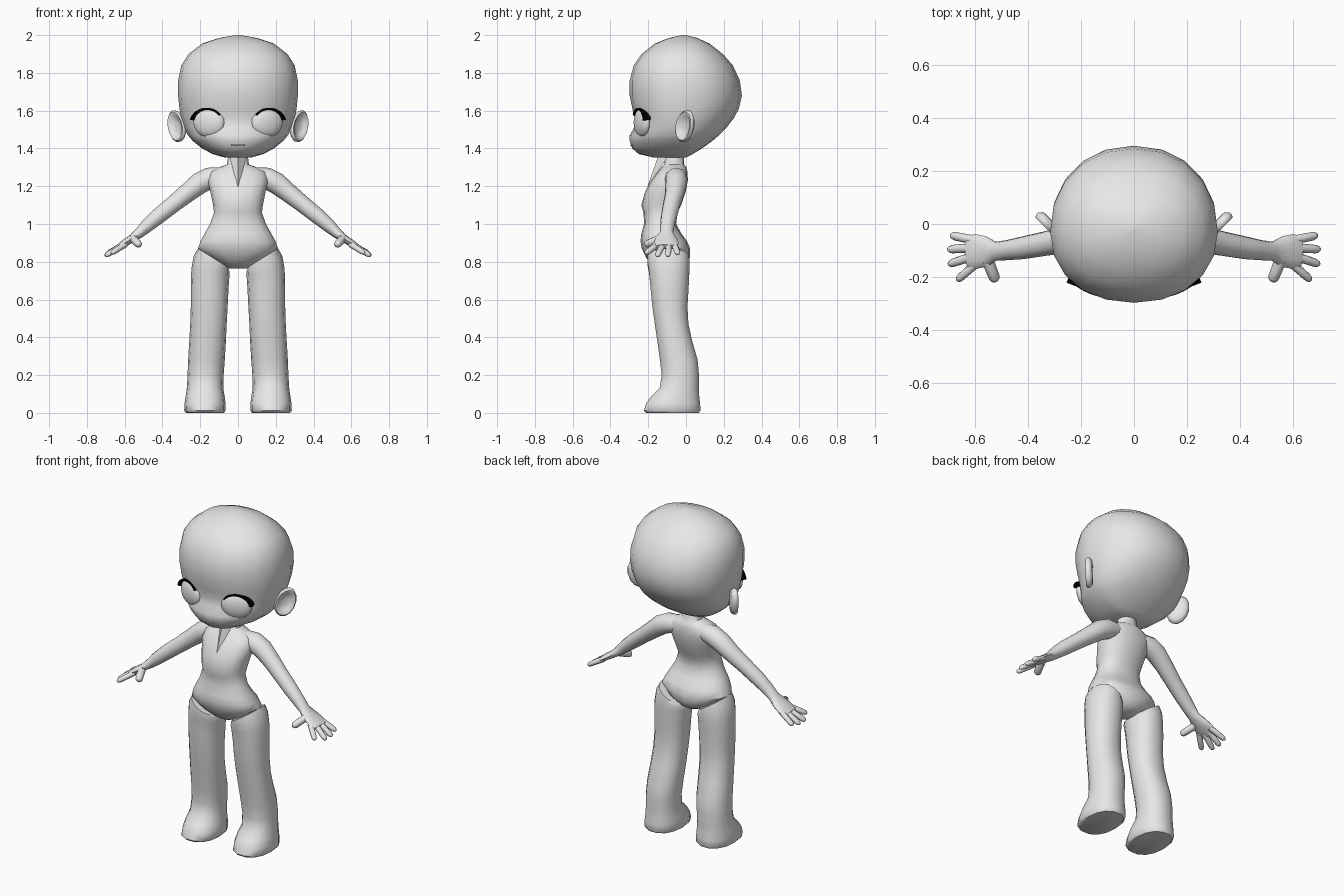
import bpy, bmesh, math
from mathutils import Vector, Matrix

if "Cube" in bpy.data.objects:
    bpy.data.objects.remove(bpy.data.objects["Cube"])


def material(name, rgb):
    m = bpy.data.materials.new(name)
    m.diffuse_color = (*rgb, 1)
    m.use_nodes = True
    m.node_tree.nodes["Principled BSDF"].inputs["Base Color"].default_value = m.diffuse_color
    return m


GREY = material("matte grey", (0.8, 0.8, 0.8))
BLACK = material("lash black", (0.0, 0.0, 0.0))


def finish(name, bm, mat=GREY, mirror=False, angle=50):
    bmesh.ops.recalc_face_normals(bm, faces=bm.faces)
    me = bpy.data.meshes.new(name)
    bm.to_mesh(me)
    bm.free()
    me.materials.append(mat)
    me.shade_smooth()
    me.set_sharp_from_angle(angle=math.radians(angle))
    ob = bpy.data.objects.new(name, me)
    bpy.context.collection.objects.link(ob)
    if mirror:
        ob.modifiers.new("mirror", "MIRROR").use_mirror_merge = False
    return ob


def loft(bm, rings):
    """Skin a list of equal-length point rings and cap both ends."""
    loops = [[bm.verts.new(p) for p in r] for r in rings]
    n = len(loops[0])
    for a, b in zip(loops, loops[1:]):
        for i in range(n):
            j = (i + 1) % n
            bm.faces.new((a[i], a[j], b[j], b[i]))
    bm.faces.new(loops[0])
    bm.faces.new(loops[-1])


def flat_ring(z, x0, x1, yf, yb, yc=None, n=16, power=2.0, tilt=0):
    """Level superellipse ring; the front and back halves may differ in depth."""
    cx, hx = (x0 + x1) / 2, (x1 - x0) / 2
    yc = (yf + yb) / 2 if yc is None else yc
    pts = []
    for i in range(n):
        a = 2 * math.pi * i / n
        c, s = math.cos(a), math.sin(a)
        x = hx * math.copysign(abs(c) ** (2 / power), c)
        d = (yb - yc) if s > 0 else (yc - yf)
        y = d * math.copysign(abs(s) ** (2 / power), s)
        pts.append(Vector((cx + x, yc + y, z + tilt * x)))
    return pts


def tube(bm, path, n=8):
    """Tube along (x, y, z, depth radius, thickness radius) stations."""
    pts = [Vector(p[:3]) for p in path]
    rings = []
    for i, p in enumerate(path):
        t = (pts[min(i + 1, len(pts) - 1)] - pts[max(i - 1, 0)]).normalized()
        side = (Vector((0, 1, 0)) - t * t.y)
        side = side.normalized() if side.length > 0.1 else Vector((1, 0, 0))
        up = t.cross(side)
        rings.append([pts[i] + side * p[3] * math.cos(2 * math.pi * k / n)
                      + up * p[4] * math.sin(2 * math.pi * k / n) for k in range(n)])
    loft(bm, rings)


# Head: z, half width, front y, back y
bm = bmesh.new()
head = [(1.352, .07, -.17, .0), (1.37, .135, -.25, .035), (1.40, .19, -.285, .085),
        (1.44, .24, -.298, .14), (1.47, .265, -.298, .175), (1.51, .285, -.275, .215),
        (1.56, .30, -.272, .253), (1.61, .31, -.284, .28), (1.68, .317, -.298, .296),
        (1.76, .317, -.298, .285), (1.84, .30, -.277, .248), (1.90, .262, -.235, .195),
        (1.955, .19, -.165, .125), (1.985, .10, -.09, .06), (2.0, .012, -.022, .0)]
loft(bm, [flat_ring(z, -w, w, f, b, yc=-.03 if z < 1.95 else None, n=20, power=2.15)
          for z, w, f, b in head])
finish("head", bm)

# Mouth: a faint raised lip line
bm = bmesh.new()
bmesh.ops.create_uvsphere(bm, u_segments=10, v_segments=6, radius=1,
                          matrix=Matrix.Translation((0, -.284, 1.417)) @ Matrix.Diagonal((.045, .01, .006, 1)))
finish("mouth", bm)

# Eyes and lashes share a frame turned to follow the face
eye_frame = Matrix.Translation((.154, -.233, 1.537)) @ Matrix.Rotation(math.radians(21), 4, 'Z')
bm = bmesh.new()
bmesh.ops.create_uvsphere(bm, u_segments=20, v_segments=12, radius=1,
                          matrix=eye_frame @ Matrix.Diagonal((.088, .034, .077, 1)))
finish("eye", bm, mirror=True)

bm = bmesh.new()
rings = []
for i in range(11):
    t = i / 10
    a = math.radians(145 - 135 * t)
    inner, outer = .93, 1.0 + .16 * t ** .7
    rings.append([eye_frame @ Vector((.086 * r * math.cos(a), y, .072 * r * math.sin(a)))
                  for r, y in ((inner, -.026), (outer, -.026), (outer, .012), (inner, .012))])
loft(bm, rings)
finish("eyelash", bm, BLACK, mirror=True)

# Ears: dished ovals swept outwards and back
ear_frame = Matrix.Translation((.322, -.005, 1.518)) @ Matrix.Rotation(math.radians(46), 4, 'Z')
bm = bmesh.new()
rings = []
for scale, y in ((.35, .022), (.8, .02), (1, .004), (1, -.008), (.9, -.016), (.74, -.014), (.6, -.002), (.2, .002)):
    ring = []
    for k in range(14):
        a = 2 * math.pi * k / 14
        x, z = .062 * scale * math.cos(a), .084 * scale * math.sin(a)
        ring.append(ear_frame @ Vector((x + .18 * z, y, z * (1 + 1.2 * x))))
    rings.append(ring)
loft(bm, rings)
finish("ear", bm, mirror=True)

# Torso from neck to crotch: z, half width, front y, back y
bm = bmesh.new()
torso = [(.765, .05, -.14, -.03), (.785, .085, -.175, .0), (.82, .145, -.21, .02),
         (.87, .212, -.234, .022), (.91, .198, -.241, .005), (.95, .176, -.236, -.025),
         (1.0, .148, -.222, -.052), (1.06, .127, -.225, -.045), (1.10, .132, -.237, -.025),
         (1.17, .146, -.217, -.002), (1.23, .162, -.185, .01), (1.275, .15, -.15, .008),
         (1.30, .10, -.13, .002), (1.315, .058, -.115, -.01), (1.38, .05, -.11, -.012)]
loft(bm, [flat_ring(z, -w, w, f, b, power=2.0 if z > 1.29 else 2.3) for z, w, f, b in torso])
finish("torso", bm)

# Pointed wedge under the chin that runs down the chest
bm = bmesh.new()
top = [bm.verts.new(p) for p in ((-.048, -.09, 1.365), (.048, -.09, 1.365), (0, -.145, 1.365))]
tip = bm.verts.new((0, -.206, 1.195))
bm.faces.new(top)
for i in range(3):
    bm.faces.new((top[i], top[(i + 1) % 3], tip))
finish("throat_wedge", bm, angle=30)

# Legs with feet: z, inner x, outer x, front y, back y, tilt
bm = bmesh.new()
leg = [(0, .075, .275, -.215, .072, 0), (.012, .065, .285, -.226, .08, 0), (.05, .066, .283, -.215, .078, 0),
       (.09, .071, .277, -.185, .073, 0), (.13, .078, .271, -.142, .07, 0), (.2, .076, .267, -.131, .071, 0),
       (.28, .07, .264, -.14, .064, 0), (.38, .064, .258, -.154, .035, 0), (.47, .06, .253, -.167, .015, 0),
       (.56, .055, .25, -.18, .01, 0), (.66, .05, .25, -.19, .016, 0), (.745, .045, .247, -.198, .02, .15),
       (.79, .046, .235, -.206, .022, .42), (.822, .055, .212, -.205, .018, .62)]
loft(bm, [flat_ring(z, a, b, f, k, n=14, power=2.25, tilt=t) for z, a, b, f, k, t in leg])
finish("leg", bm, mirror=True)

# Arms: shoulder to wrist, then flattening into the palm
bm = bmesh.new()
tube(bm, [(.09, -.055, 1.25, .05, .05), (.15, -.052, 1.242, .06, .058), (.205, -.052, 1.215, .058, .057),
          (.27, -.06, 1.163, .051, .05), (.34, -.075, 1.107, .046, .045), (.42, -.09, 1.043, .043, .042),
          (.48, -.099, .992, .038, .036), (.522, -.103, .953, .036, .028), (.56, -.104, .924, .058, .021),
          (.60, -.104, .899, .066, .019), (.632, -.106, .879, .06, .014)], n=12)
finish("arm", bm, mirror=True)

# Four fingers and a thumb: root, tip, radius
digits = [((.60, -.062, .895), (.692, -.043, .843), .016),
          ((.61, -.09, .891), (.702, -.096, .832), .016),
          ((.61, -.122, .889), (.70, -.152, .832), .016),
          ((.595, -.148, .893), (.668, -.212, .846), .016),
          ((.555, -.135, .922), (.523, -.215, .889), .022)]
bm = bmesh.new()
for root, end, r in digits:
    a, b = Vector(root), Vector(end)
    tube(bm, [(*a.lerp(b, t), r * s, r * s * .9)
              for t, s in ((0, 1.1), (.45, 1.05), (.85, 1), (.97, .75), (1.03, .3))])
finish("fingers", bm, mirror=True)
